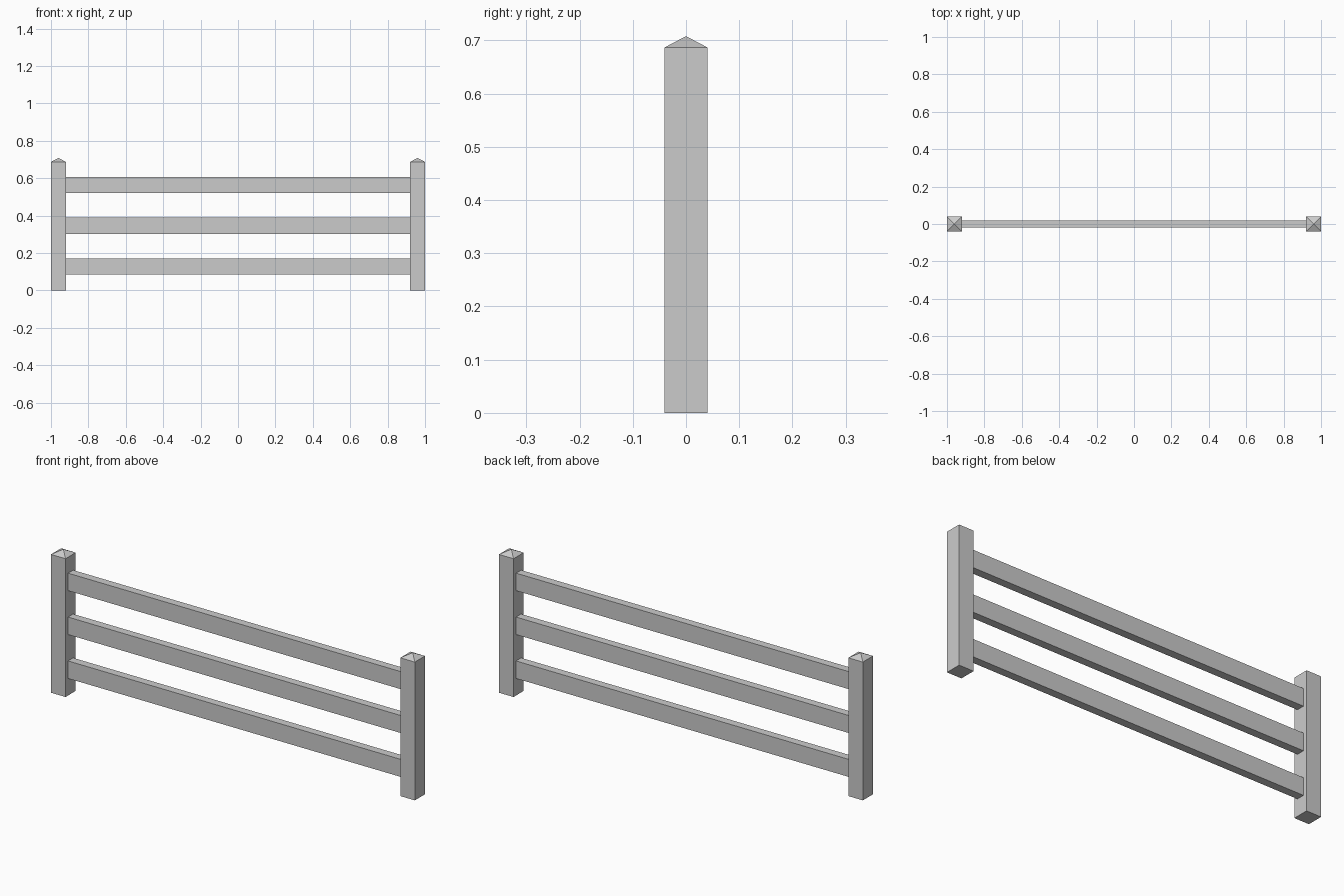
import bpy
import bmesh
from mathutils import Matrix, Vector

if "Cube" in bpy.data.objects:
    bpy.data.objects.remove(bpy.data.objects["Cube"])


def box(bm, size, center):
    m = Matrix.Translation(center) @ Matrix.Diagonal((*size, 1))
    return bmesh.ops.create_cube(bm, size=1, matrix=m)["verts"]


def finish(bm, name):
    mesh = bpy.data.meshes.new(name)
    bm.to_mesh(mesh)
    bm.free()
    obj = bpy.data.objects.new(name, mesh)
    bpy.context.collection.objects.link(obj)
    return obj


POST_W, POST_H, TIP_H = 0.08, 0.687, 0.708
RAIL_T, RAIL_H = 0.04, 0.087

# End posts: square shafts with shallow pyramid tops
for side, label in ((-1, "left"), (1, "right")):
    x = side * (1 - POST_W / 2)
    bm = bmesh.new()
    box(bm, (POST_W, POST_W, POST_H), (x, 0, POST_H / 2))
    top = max(bm.faces, key=lambda f: f.calc_center_median().z)
    poke = bmesh.ops.poke(bm, faces=[top])
    poke["verts"][0].co = Vector((x, 0, TIP_H))
    finish(bm, label + "_post")

# Three horizontal rails spanning between the posts
for z, label in ((0.128, "lower"), (0.346, "middle"), (0.564, "upper")):
    bm = bmesh.new()
    box(bm, (2 - 2 * POST_W, RAIL_T, RAIL_H), (0, 0, z))
    finish(bm, label + "_rail")
